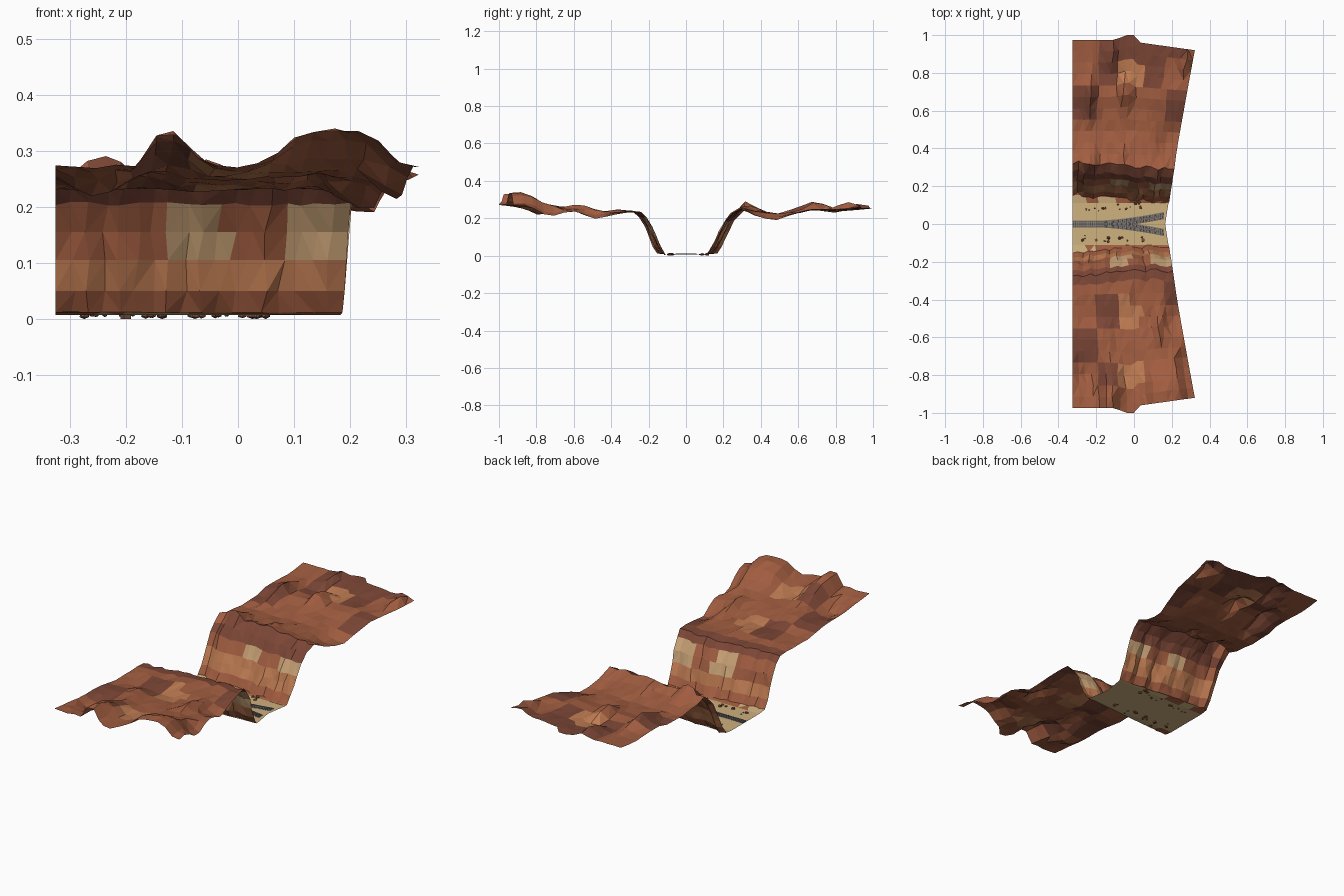
import bpy, bmesh, math, random
from mathutils import Matrix, Vector

if "Cube" in bpy.data.objects:
    bpy.data.objects.remove(bpy.data.objects["Cube"])

random.seed(7)


def material(name, rgb):
    m = bpy.data.materials.new(name)
    m.diffuse_color = (*rgb, 1)
    m.use_nodes = True
    m.node_tree.nodes["Principled BSDF"].inputs["Base Color"].default_value = m.diffuse_color
    return m


RUST = material("rust", (0.36, 0.11, 0.052))
DARK = material("dark_rust", (0.2, 0.062, 0.037))
ORANGE = material("orange_rock", (0.52, 0.2, 0.085))
TAN = material("tan_rock", (0.58, 0.36, 0.18))
SAND = material("sand", (0.62, 0.44, 0.21))
BALLAST = material("ballast", (0.2, 0.18, 0.16))
WOOD = material("sleeper_wood", (0.11, 0.08, 0.06))
STEEL = material("rail_steel", (0.25, 0.25, 0.27))
ROCK = material("loose_rock", (0.2, 0.08, 0.04))
FLOOR_Z = 0.007


def finish(bm, name, mats):
    mesh = bpy.data.meshes.new(name)
    bm.to_mesh(mesh)
    bm.free()
    for m in mats:
        mesh.materials.append(m)
    ob = bpy.data.objects.new(name, mesh)
    bpy.context.collection.objects.link(ob)
    return ob


def clamp(t):
    return max(0.0, min(1.0, t))


def right_edge(s):
    return 0.165 + 0.157 * s


def outer_edge(x):
    if x < 0.0:
        return 0.975 + 0.025 * clamp((x + 0.1) / 0.06)
    return 0.965 - 0.14 * x


def interp(profile, s):
    for (s0, z0), (s1, z1) in zip(profile, profile[1:]):
        if s <= s1:
            return z0 + (z1 - z0) * (s - s0) / (s1 - s0)
    return profile[-1][1]


# Rock sheets: cross-section height profiles and bumps (x, s, rx, rs, height)
FRONT = [(0.11, 0.007), (0.135, 0.012), (0.16, 0.05), (0.18, 0.105), (0.2, 0.155), (0.23, 0.205), (0.26, 0.233),
         (0.3, 0.238), (0.5, 0.23), (0.62, 0.245), (0.8, 0.255), (0.9, 0.268), (1.0, 0.272)]
BACK = [(0.11, 0.007), (0.135, 0.012), (0.16, 0.05), (0.18, 0.09), (0.2, 0.13), (0.23, 0.185), (0.26, 0.225),
        (0.31, 0.257), (0.37, 0.238), (0.5, 0.222), (0.62, 0.232), (0.71, 0.25), (0.85, 0.24), (1.0, 0.255)]
FRONT_BUMPS = [(0.17, 0.96, 0.1, 0.17, 0.068), (-0.12, 0.94, 0.045, 0.17, 0.066),
               (0.3, 0.77, 0.06, 0.09, -0.045), (0.13, 0.56, 0.03, 0.09, 0.035),
               (-0.16, 0.6, 0.04, 0.08, 0.02), (0.25, 0.48, 0.08, 0.1, -0.035),
               (-0.25, 0.8, 0.05, 0.1, -0.035), (-0.05, 0.38, 0.04, 0.05, 0.015)]
BACK_BUMPS = [(-0.24, 0.33, 0.04, 0.06, 0.04), (-0.23, 0.68, 0.03, 0.11, 0.045),
              (-0.05, 0.70, 0.03, 0.08, 0.043), (0.27, 0.93, 0.03, 0.08, 0.04),
              (0.24, 0.45, 0.11, 0.11, -0.035), (-0.12, 0.92, 0.03, 0.08, 0.03),
              (-0.1, 0.8, 0.1, 0.06, -0.015), (-0.05, 0.36, 0.03, 0.05, 0.02)]
STATIONS = [0.11, 0.135, 0.16, 0.18, 0.2, 0.23, 0.26, 0.31, 0.37] + [0.37 + 0.063 * i for i in range(1, 11)]
COLS = 18


def rock_side(name, sign, profile, bumps):
    bm = bmesh.new()
    grid = []
    # Vertical gullies shared by a whole column
    gully = [random.uniform(-0.01, 0.01) for _ in range(COLS + 1)]
    for s in STATIONS:
        row = []
        for i in range(COLS + 1):
            x = -0.325 + i / COLS * (right_edge(s) + 0.325)
            inner = 0 < i < COLS
            if inner and s < 0.95:
                x += random.uniform(-0.007, 0.007)
            z = interp(profile, s)
            for bx, bs, rx, rs, h in bumps:
                z += h * math.exp(-((x - bx) / rx) ** 4 - ((s - bs) / rs) ** 2)
            y = s
            if s > 0.4:
                y = 0.4 + (s - 0.4) * (outer_edge(x) - 0.4) / (STATIONS[-1] - 0.4)
            if s > 0.12:
                # Canyon is wider on the left than on the right
                y += (0.02 - 0.035 * clamp((x + 0.3) / 0.35)) * clamp((0.4 - s) / 0.1)
                if s < 0.36:
                    y += gully[i] + random.uniform(-0.004, 0.004)
            if s > 0.2:
                z += random.uniform(-0.004, 0.004)
            row.append(bm.verts.new((x, sign * y, min(z, 0.34))))
        grid.append(row)
    for r0, r1 in zip(grid, grid[1:]):
        for i in range(COLS):
            a, b, c, d = r0[i], r0[i + 1], r1[i + 1], r1[i]
            f = bm.faces.new([a, b, c, d] if sign > 0 else [d, c, b, a])
            p = f.calc_center_median()
            # Strata on the cliff, patchy blocks on the plateau
            rnd = random.Random(int((p.x + 2) / 0.12) * 91 + int((p.y + 2) / 0.16) * 17).random()
            band = random.Random(int((p.x + 2) / 0.11) * 13 + 5).random()
            if p.z < 0.05:
                f.material_index = 0
            elif p.z < 0.115:
                f.material_index = 2
            elif p.z < 0.19 and abs(p.y) < 0.26:
                f.material_index = 3 if p.x > -0.23 and band > 0.3 else 0
            elif abs(p.y) < 0.3:
                f.material_index = 1
            else:
                f.material_index = 2 if rnd > 0.95 else (1 if rnd < 0.3 else 0)
    bmesh.ops.triangulate(bm, faces=bm.faces[:])
    finish(bm, name, [RUST, DARK, ORANGE, TAN])


rock_side("front_canyon_side", -1, FRONT, FRONT_BUMPS)
rock_side("back_canyon_side", 1, BACK, BACK_BUMPS)

# Sandy canyon floor
bm = bmesh.new()
rim = [(-0.325, -0.11), (right_edge(0.11), -0.11), (0.165, 0), (right_edge(0.11), 0.11), (-0.325, 0.11)]
bm.faces.new([bm.verts.new((x, y, FLOOR_Z)) for x, y in rim])
# Sand drifts up to the foot of each cliff
for sign in (-1, 1):
    pts = [(-0.325, 0.11), (0.18, 0.11), (0.18, 0.115), (-0.1, 0.14), (-0.325, 0.155)]
    drift = [bm.verts.new((x, sign * y, FLOOR_Z + (y - 0.11) * 0.15)) for x, y in pts]
    bm.faces.new(drift if sign > 0 else drift[::-1])
finish(bm, "canyon_floor", [SAND])


# Railway that splits into two branches
def track_y(x, side):
    return side * 0.045 * max(0.0, (x + 0.18) / 0.34) ** 1.5


def ribbon(bm, side, offset, width, z0, z1):
    n = 20
    rings = []
    for i in range(n + 1):
        x = -0.325 + 0.483 * i / n
        y = track_y(x, side) + offset
        rings.append([bm.verts.new((x, y + dy, z)) for dy, z in
                      ((-width / 2, z0), (width / 2, z0), (width / 2 * 0.8, z1), (-width / 2 * 0.8, z1))])
    for a, b in zip(rings, rings[1:]):
        for k in range(1, 4):
            j = (k + 1) % 4
            bm.faces.new([a[k], a[j], b[j], b[k]])


for side, label in ((-1, "front"), (1, "back")):
    bm = bmesh.new()
    ribbon(bm, side, 0, 0.038, FLOOR_Z, FLOOR_Z + 0.001 + 0.0002 * side)
    finish(bm, label + "_ballast", [BALLAST])
    bm = bmesh.new()
    for offset in (-0.009, 0.009):
        ribbon(bm, side, offset, 0.003, FLOOR_Z + 0.001, FLOOR_Z + 0.004)
    finish(bm, label + "_rails", [STEEL])
    bm = bmesh.new()
    for i in range(48):
        x = -0.32 + i * 0.01
        ang = math.atan2(track_y(x + 0.01, side) - track_y(x, side), 0.01)
        bmesh.ops.create_cube(bm, size=1, matrix=Matrix.Translation((x, track_y(x, side), FLOOR_Z + 0.0015))
                              @ Matrix.Rotation(ang, 4, 'Z') @ Matrix.Diagonal((0.004, 0.03, 0.002, 1)))
    finish(bm, label + "_sleepers", [WOOD])

# Loose rocks half buried in the sand
bm = bmesh.new()
for i in range(26):
    x = random.uniform(-0.28, 0.08)
    y = random.choice((-1, 1)) * random.uniform(0.06, 0.115)
    r = random.uniform(0.004, 0.012)
    for v in bmesh.ops.create_icosphere(bm, subdivisions=1, radius=r)["verts"]:
        v.co *= random.uniform(0.75, 1.15)
        v.co.z = max(v.co.z * 0.7, -FLOOR_Z)
        v.co += Vector((x, y, FLOOR_Z))
# One angular rock reaches down to the ground plane
bmesh.ops.create_cube(bm, size=0.014, matrix=Matrix.Translation((-0.2, -0.085, FLOOR_Z)) @ Matrix.Rotation(0.5, 4, 'Z'))
finish(bm, "loose_rocks", [ROCK])
